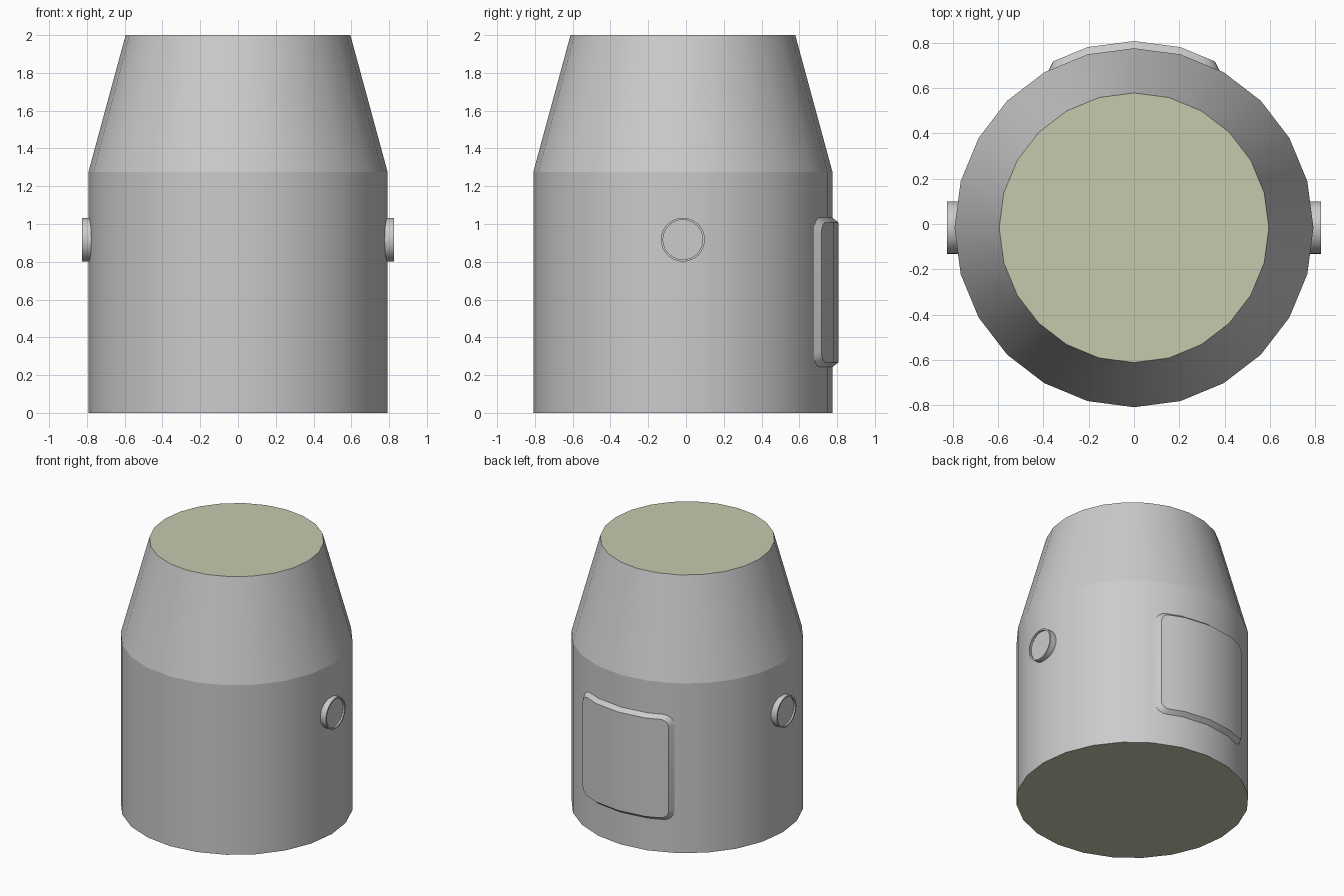
import bpy, bmesh, math
from math import sin, cos, radians

if "Cube" in bpy.data.objects:
    bpy.data.objects.remove(bpy.data.objects["Cube"])

CY = -0.0165          # body axis offset in y
R, R_TOP = 0.792, 0.595
SIDES = 24


def finish(name, bm, angle):
    bmesh.ops.recalc_face_normals(bm, faces=bm.faces)
    me = bpy.data.meshes.new(name)
    bm.to_mesh(me)
    bm.free()
    me.shade_smooth()
    me.set_sharp_from_angle(angle=radians(angle))
    ob = bpy.data.objects.new(name, me)
    bpy.context.collection.objects.link(ob)
    return ob


def bridge(bm, a, b):
    n = len(a)
    for i in range(n):
        j = (i + 1) % n
        bm.faces.new((a[i], a[j], b[j], b[i]))


# Body: straight drum with tapered upper section and coloured end caps
bm = bmesh.new()
rings = []
for r, z in ((R, 0), (R, 1.275), (R_TOP, 2)):
    rings.append([bm.verts.new((r * cos(math.tau * i / SIDES),
                                CY + r * sin(math.tau * i / SIDES), z))
                  for i in range(SIDES)])
bridge(bm, rings[0], rings[1])
bridge(bm, rings[1], rings[2])
for ring in (rings[0], rings[2]):
    bm.faces.new(ring).material_index = 1
body = finish("body", bm, 40)
# crisp crease where the taper begins
sharp = body.data.attributes["sharp_edge"].data
for e in body.data.edges:
    if all(abs(body.data.vertices[v].co.z - 1.275) < 1e-4 for v in e.vertices):
        sharp[e.index].value = True
for name, col in (("body_grey", (0.8, 0.8, 0.8, 1)),
                  ("cap_olive", (0.56, 0.59, 0.42, 1))):
    mat = bpy.data.materials.new(name)
    mat.diffuse_color = col
    mat.use_nodes = True
    mat.node_tree.nodes["Principled BSDF"].inputs["Base Color"].default_value = mat.diffuse_color
    body.data.materials.append(mat)

# Side buttons: short round studs with a thin rim and recessed face
for side, label in ((1, "right"), (-1, "left")):
    bm = bmesh.new()
    loops = []
    for x, r in ((0.74, 0.116), (0.825, 0.116), (0.825, 0.105), (0.812, 0.105)):
        loops.append([bm.verts.new((side * x, CY + r * cos(math.tau * i / 32),
                                    0.917 + r * sin(math.tau * i / 32)))
                      for i in range(32)])
    for a, b in zip(loops, loops[1:]):
        bridge(bm, a, b)
    bm.faces.new(loops[0])
    bm.faces.new(loops[-1])
    finish(label + "_button", bm, 30)


# Back panel: rounded rectangle wrapped on the body facets, chamfered edge
def body_y(x):
    step = math.tau / SIDES
    x = abs(x)
    k = int(math.asin(x / R) / step + 1e-6)
    x0, x1 = R * sin(k * step), R * sin((k + 1) * step)
    y0, y1 = R * cos(k * step), R * cos((k + 1) * step)
    return CY + y0 + (y1 - y0) * (x - x0) / (x1 - x0)


def panel_columns(bm, half_w, half_h, r, lift):
    half = [(half_w - r + r * cos(radians(a)), half_h - r + r * sin(radians(a)))
            for a in (0, 22.5, 45, 67.5, 90)]
    half.append((R * sin(math.tau / SIDES), half_h))
    cols = half + [(0, half_h)] + [(-x, h) for x, h in reversed(half)]
    top = [bm.verts.new((x, body_y(x) + lift, 0.638 + h)) for x, h in cols]
    low = [bm.verts.new((x, body_y(x) + lift, 0.638 - h)) for x, h in cols]
    return top, low


bm = bmesh.new()
base = panel_columns(bm, 0.38, 0.398, 0.075, -0.003)
face = panel_columns(bm, 0.358, 0.37, 0.055, 0.032)
for top, low in (base, face):
    for i in range(len(top) - 1):
        bm.faces.new((top[i], top[i + 1], low[i + 1], low[i]))
bridge(bm, base[0] + base[1][::-1], face[0] + face[1][::-1])
finish("back_panel", bm, 28)
